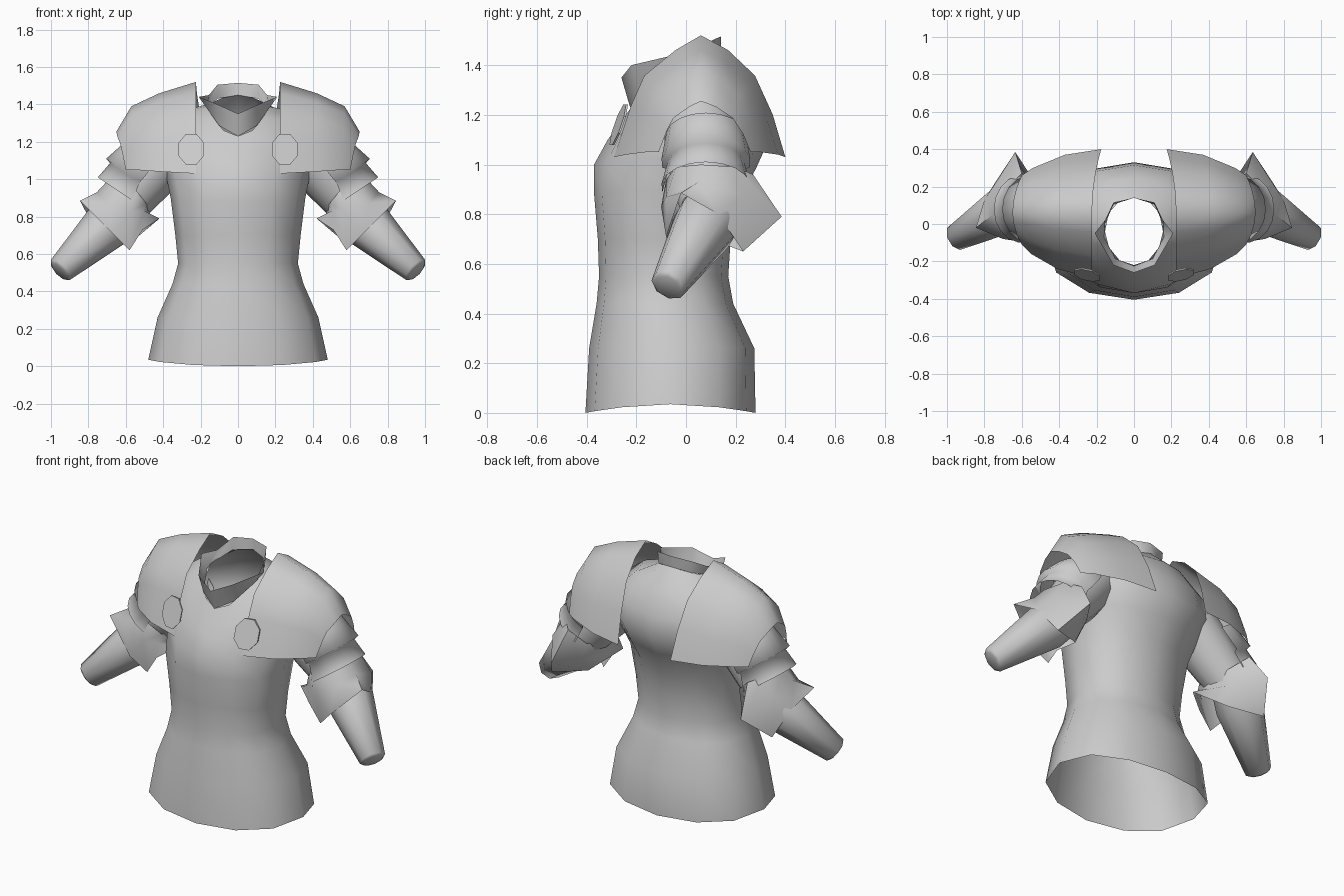
import bpy
import bmesh
from math import cos, sin, pi, radians, copysign
from mathutils import Vector

default_cube = bpy.data.objects.get("Cube")
if default_cube:
    bpy.data.objects.remove(default_cube, do_unlink=True)

# One plain metal colour for the whole suit
GREY = (0.6, 0.6, 0.6, 1.0)
steel = bpy.data.materials.new("grey_steel")
steel.use_nodes = True
steel.diffuse_color = GREY
steel.node_tree.nodes["Principled BSDF"].inputs["Base Color"].default_value = GREY


def loft(name, rows, closed=True, cap=False, mirror=False, angle=60):
    """Skin rows of points into an outward facing sheet."""
    bm = bmesh.new()
    grid = [[bm.verts.new(p) for p in row] for row in rows]
    count = len(grid[0])
    for low, high in zip(grid, grid[1:]):
        for i in range(count if closed else count - 1):
            j = (i + 1) % count
            bm.faces.new((low[i], low[j], high[j], high[i]))
    if cap:
        bm.faces.new(grid[-1])
    bmesh.ops.recalc_face_normals(bm, faces=bm.faces[:])
    middle = sum((v.co for v in bm.verts), Vector()) / len(bm.verts)
    facing = sum(f.normal.dot(f.calc_center_median() - middle) * f.calc_area()
                 for f in bm.faces)
    if facing < 0:
        bmesh.ops.reverse_faces(bm, faces=bm.faces[:])
    mesh = bpy.data.meshes.new(name)
    bm.to_mesh(mesh)
    bm.free()
    mesh.materials.append(steel)
    obj = bpy.data.objects.new(name, mesh)
    bpy.context.collection.objects.link(obj)
    bpy.ops.object.select_all(action="DESELECT")
    obj.select_set(True)
    bpy.context.view_layer.objects.active = obj
    bpy.ops.object.shade_smooth_by_angle(angle=radians(angle))
    if mirror:
        obj.modifiers.new("mirror", "MIRROR")


def body_ring(half_width, front, back, z_front, z_side, z_back, sides=12):
    """Oval around the body, fuller at the back, with its own end heights."""
    ring = []
    for i in range(sides):
        a = 2 * pi * i / sides
        c, s = cos(a), sin(a)
        z_end = z_back if c > 0 else z_front
        fullness = 0.8 if c > 0 or z_front < 0.9 else 1.1
        ring.append((half_width * s,
                     (front + back) / 2
                     + (back - front) / 2 * copysign(abs(c) ** fullness, c),
                     z_side + (z_end - z_side) * abs(c) ** 1.5))
    return ring


def limb_rows(stations, start=0.0, sweep=2 * pi, sides=12):
    """Rings square to the line from the first station to the last."""
    axis = (Vector(stations[-1][0]) - Vector(stations[0][0])).normalized()
    outer = axis.cross(Vector((0, 1, 0))).normalized()
    rear = outer.cross(axis).normalized()
    rows = []
    for centre, radius in stations:
        angles = [start + sweep * i / sides for i in range(sides + 1)]
        if sweep > 6:
            angles.pop()
        rows.append([Vector(centre) + radius * (cos(a) * outer + sin(a) * rear)
                     for a in angles])
    return rows


# Torso, from hem to neckline
loft("torso", [body_ring(*r) for r in (
    (0.48, -0.405, 0.28, 0.0, 0.035, 0.0),
    (0.43, -0.39, 0.275, 0.26, 0.26, 0.26),
    (0.35, -0.36, 0.19, 0.44, 0.44, 0.44),
    (0.32, -0.35, 0.17, 0.55, 0.55, 0.55),
    (0.335, -0.355, 0.18, 0.7, 0.7, 0.7),
    (0.36, -0.37, 0.21, 0.88, 0.9, 0.86),
    (0.385, -0.37, 0.28, 1.0, 1.02, 0.98),
    (0.42, -0.315, 0.33, 1.1, 1.16, 1.09),
    (0.39, -0.265, 0.315, 1.17, 1.28, 1.21),
    (0.27, -0.235, 0.25, 1.21, 1.37, 1.35),
    (0.155, -0.22, 0.14, 1.23, 1.39, 1.45))])

# Collar: pointed flaps at the front, standing band at the back
loft("collar", [
    [(0, -0.225, 1.23), (0.1, -0.185, 1.285), (0.16, -0.07, 1.37),
     (0.155, 0, 1.39), (0.11, 0.105, 1.43), (0, 0.14, 1.45)],
    [(0, -0.26, 1.35), (0.11, -0.22, 1.4), (0.21, -0.05, 1.44),
     (0.155, 0.02, 1.45), (0.11, 0.115, 1.505), (0, 0.14, 1.515)],
], closed=False, mirror=True, angle=50)

# Shoulder plates: one arch profile swept outward and shrunk
arch = ((-1, 0), (-0.8, 0.43), (-0.65, 0.67), (-0.29, 0.88), (0, 1),
        (0.32, 0.88), (0.64, 0.67), (0.85, 0.35), (1, 0))
columns = ((0.225, -0.29, 0.4, 1.03, 1.52, 0.0, 0.05),
           (0.42, -0.24, 0.37, 1.04, 1.46, 0.01, 0.05),
           (0.57, -0.16, 0.3, 1.05, 1.39, 0.02, 0.03),
           (0.65, -0.11, 0.26, 1.05, 1.255, 0.05, 0.05))
loft("shoulder_plate", [
    [(x - (pull_rear if t > 0 else pull_front) * t * t,
      0.06 + t * ((rear - 0.06) if t > 0 else (0.06 - front)),
      low + (peak - low) * h) for t, h in arch]
    for x, front, rear, low, peak, pull_front, pull_rear in columns],
    closed=False, mirror=True, angle=120)

# Eight sided chest discs
loft("chest_disc", [
    [(0.25 + 0.075 * cos(a), lift - 0.275 + 0.015 * cos(a) + 0.03 * sin(a),
      1.16 + 0.088 * sin(a)) for a in (pi / 8 + pi / 4 * i for i in range(8))]
    for lift in (0.008, 0.0)], cap=True, mirror=True, angle=30)

# Stepped upper arm bands, open on the inner side
loft("arm_bands", limb_rows((
    ((0.46, 0.08, 1.12), 0.16), ((0.555, 0.08, 1.01), 0.18),
    ((0.555, 0.08, 1.0), 0.155), ((0.6, 0.08, 0.91), 0.18)),
    -1.8, 3.6, 10), closed=False, mirror=True, angle=150)

# Arms
loft("upper_arm", limb_rows((((0.36, 0.06, 1.16), 0.15), ((0.48, 0.07, 1.02), 0.15),
                             ((0.64, 0.1, 0.83), 0.125))), mirror=True)
loft("forearm", limb_rows((((0.62, 0.11, 0.82), 0.12), ((0.69, 0.08, 0.76), 0.135),
                           ((0.95, -0.07, 0.515), 0.074),
                           ((0.957, -0.074, 0.508), 0.055)), sides=8),
     cap=True, mirror=True)

# Elbow guard: top rim, pointed middle, spiked lower rim
loft("elbow_guard", [
    [(0.69, 0.06, 1.0), (0.67, 0.2, 0.99), (0.6, 0.27, 0.96), (0.51, 0.22, 0.88),
     (0.47, 0.08, 0.85), (0.49, -0.03, 0.87), (0.545, -0.08, 0.94), (0.63, -0.04, 0.99)],
    [(0.755, 0.05, 0.93), (0.74, 0.22, 0.87), (0.635, 0.385, 0.79), (0.54, 0.24, 0.78),
     (0.47, 0.07, 0.8), (0.5, -0.06, 0.83), (0.57, -0.1, 0.83), (0.7, -0.08, 0.87)],
    [(0.845, -0.02, 0.885), (0.8, 0.13, 0.8), (0.737, 0.23, 0.65), (0.55, 0.15, 0.68),
     (0.42, 0, 0.79), (0.51, -0.05, 0.73), (0.58, -0.04, 0.62), (0.67, -0.08, 0.71)],
], mirror=True, angle=80)
